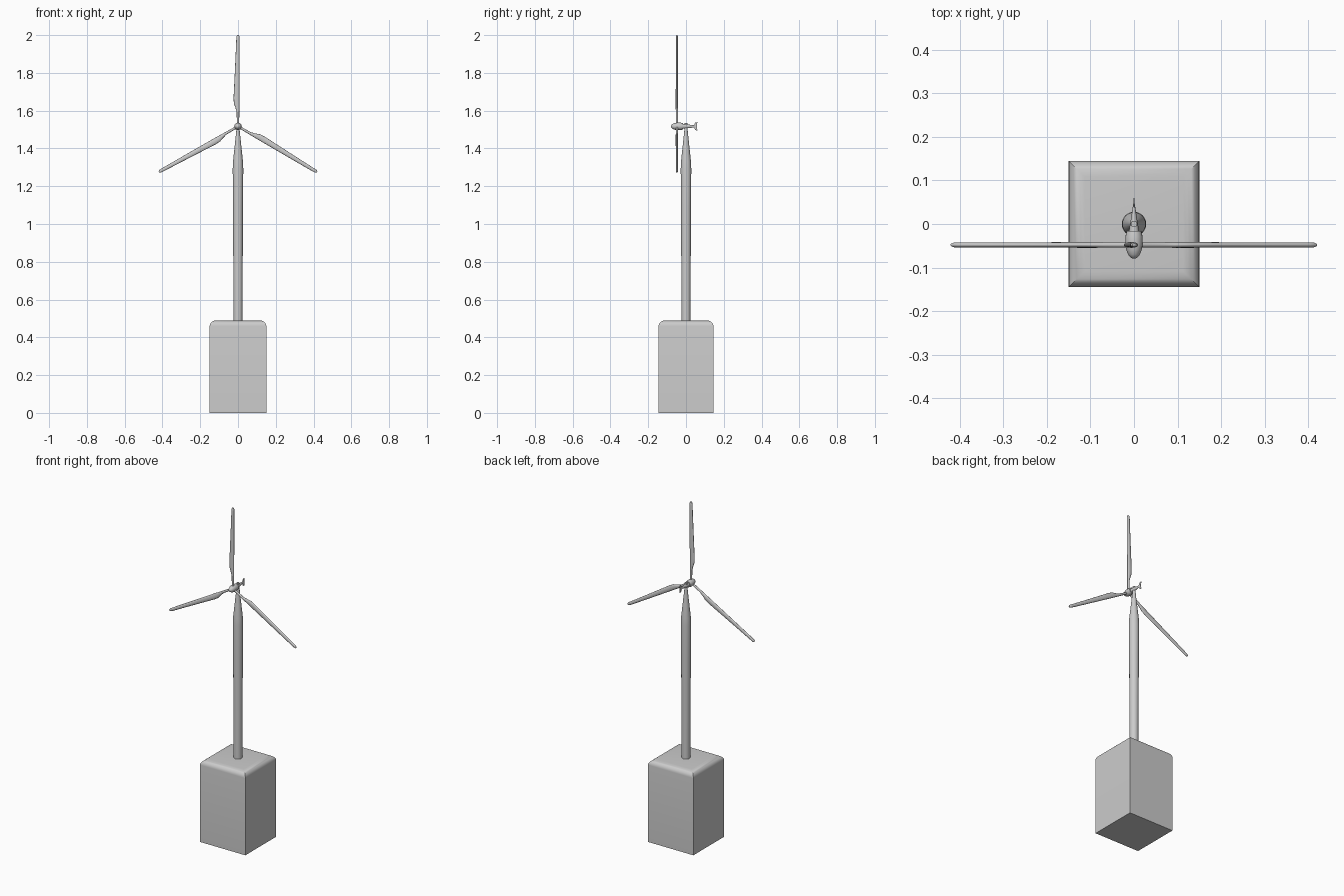
import bpy, bmesh
from math import sin, cos, pi, radians
from mathutils import Vector, Matrix

if "Cube" in bpy.data.objects:
    bpy.data.objects.remove(bpy.data.objects["Cube"])

HUB_Z = 1.517
HUB_Y = -0.048


def loft(name, rings, smooth=True, angle=35):
    """Skin a list of equal-sized point rings and cap both ends."""
    bm = bmesh.new()
    loops = [[bm.verts.new(p) for p in ring] for ring in rings]
    for a, b in zip(loops, loops[1:]):
        for i in range(len(a)):
            j = (i + 1) % len(a)
            bm.faces.new((a[i], a[j], b[j], b[i]))
    bm.faces.new(loops[0][::-1])
    bm.faces.new(loops[-1])
    bmesh.ops.recalc_face_normals(bm, faces=bm.faces)
    mesh = bpy.data.meshes.new(name)
    bm.to_mesh(mesh)
    bm.free()
    ob = bpy.data.objects.new(name, mesh)
    bpy.context.collection.objects.link(ob)
    if smooth:
        bpy.context.view_layer.objects.active = ob
        bpy.ops.object.select_all(action='DESELECT')
        ob.select_set(True)
        bpy.ops.object.shade_smooth_by_angle(angle=radians(angle))
    return ob


def ring_z(z, rx, ry, cx=0, cy=0, n=24):
    """Ellipse lying flat at height z."""
    return [Vector((cx + rx * cos(2 * pi * i / n), cy + ry * sin(2 * pi * i / n), z))
            for i in range(n)]


def ring_y(y, rx, rz, cz=HUB_Z, n=20):
    """Ellipse facing along y."""
    return [Vector((rx * cos(2 * pi * i / n), y, cz + rz * sin(2 * pi * i / n)))
            for i in range(n)]


def rect(hx, hy, z):
    return [Vector((sx * hx, sy * hy, z)) for sx, sy in ((-1, -1), (1, -1), (1, 1), (-1, 1))]


# Plinth: sharp upright edges, rounded and mitred top
W, D, H, R, RH = 0.15, 0.145, 0.49, 0.037, 0.03
steps = [rect(W, D, 0)]
for k in range(7):
    a = k / 6 * pi / 2
    inset = R * (1 - cos(a))
    steps.append(rect(W - inset, D - inset, H - RH + RH * sin(a)))
loft("plinth", steps)

# Tower: slight swell upward, then a taper to the neck
tower = [(0.48, 0.0235), (0.8, 0.025), (1.1, 0.0265), (1.29, 0.028), (1.33, 0.0265),
         (1.40, 0.019), (1.47, 0.0115), (1.505, 0.008)]
loft("tower", [ring_z(z, r, r) for z, r in tower])

# Neck pivot through the rear body
loft("neck_pivot", [ring_z(z, 0.007, 0.007, n=16) for z in (1.49, 1.534)])

# Nose cone and generator housing
nose = [(-0.0795, 0.002), (-0.077, 0.008), (-0.07, 0.0135), (-0.06, 0.0175),
        (-0.047, 0.02), (-0.028, 0.0195), (-0.016, 0.017)]
loft("nose_housing", [ring_y(y, r, r) for y, r in nose])

# Slim tail boom
boom = [(-0.02, 0.012, 0.012), (0.0, 0.009, 0.011), (0.025, 0.005, 0.008),
        (0.045, 0.002, 0.005)]
loft("tail_boom", [ring_y(y, rx, rz) for y, rx, rz in boom])

# Tail vane: thin plate flaring above and below the boom
vane = [(0.036, -0.004), (0.044, -0.008), (0.048, -0.02), (0.06, -0.022),
        (0.058, 0), (0.06, 0.022), (0.048, 0.02), (0.044, 0.008), (0.036, 0.004)]
loft("tail_vane", [[Vector((x, y, HUB_Z + z)) for y, z in vane] for x in (-0.0015, 0.0015)],
     smooth=False)

# Blades: (distance from hub, leading edge, trailing edge, half thickness)
blade = [(0.0, -0.006, 0.006, 0.006), (0.075, -0.007, 0.007, 0.006),
         (0.10, -0.014, 0.0075, 0.0065), (0.122, -0.022, 0.008, 0.0065),
         (0.15, -0.0235, 0.008, 0.0065), (0.25, -0.0185, 0.0085, 0.006),
         (0.38, -0.0125, 0.009, 0.006), (0.462, -0.009, 0.009, 0.006),
         (0.476, -0.008, 0.008, 0.0055), (0.483, -0.004, 0.005, 0.003)]
for k in range(3):
    sections = [ring_z(z, (b - a) / 2, t, cx=(a + b) / 2, n=16) for z, a, b, t in blade]
    ob = loft(f"blade_{k + 1}", sections, angle=50)
    ob.data.transform(Matrix.Translation((0, HUB_Y, HUB_Z)) @ Matrix.Rotation(k * 2 * pi / 3, 4, 'Y'))
